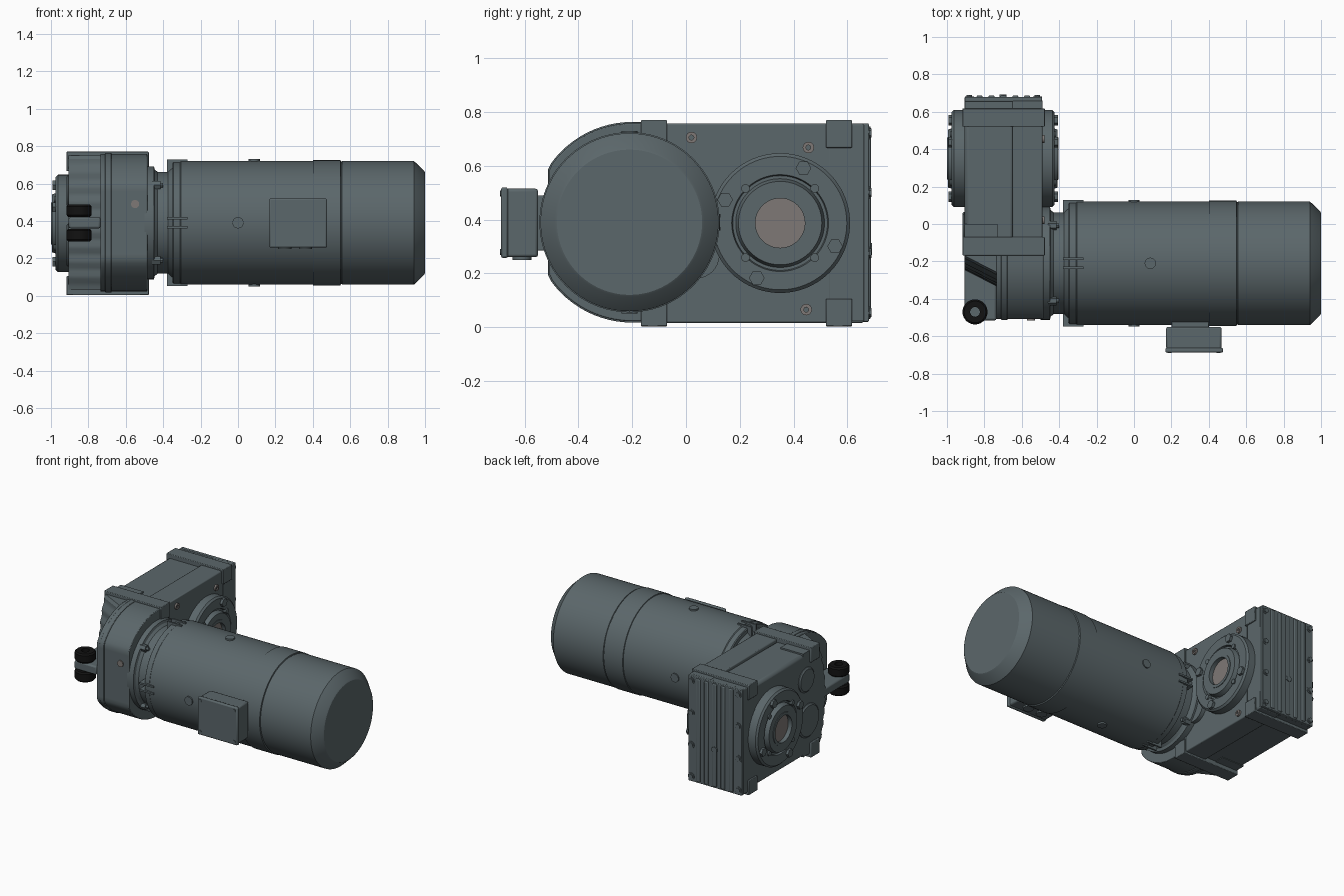
import bpy, bmesh
from math import sin, cos, pi, radians
from mathutils import Vector, Matrix

if "Cube" in bpy.data.objects:
    bpy.data.objects.remove(bpy.data.objects["Cube"])

def material(name, rgb):
    m = bpy.data.materials.new(name)
    m.diffuse_color = (*rgb, 1)
    m.use_nodes = True
    m.node_tree.nodes["Principled BSDF"].inputs["Base Color"].default_value = m.diffuse_color
    return m

PAINT = material("slate_paint", (0.105, 0.135, 0.145))
RUBBER = material("black_rubber", (0.006, 0.006, 0.006))
STEEL = material("bare_steel", (0.21, 0.19, 0.18))
MY, MZ = -0.21, 0.39          # motor axis
HY, HZ = 0.35, 0.387          # output hub axis

def finish(name, bm, mat=PAINT, bevel=0):
    bmesh.ops.recalc_face_normals(bm, faces=bm.faces)
    me = bpy.data.meshes.new(name)
    bm.to_mesh(me)
    bm.free()
    me.materials.append(mat)
    ob = bpy.data.objects.new(name, me)
    bpy.context.collection.objects.link(ob)
    bpy.ops.object.select_all(action='DESELECT')
    ob.select_set(True)
    bpy.context.view_layer.objects.active = ob
    bpy.ops.object.shade_smooth_by_angle(angle=radians(30))
    if bevel:
        b = ob.modifiers.new("edge_round", 'BEVEL')
        b.width, b.segments, b.limit_method = bevel, 2, 'ANGLE'
    return ob

def box(name, x, y, z, mat=PAINT, bevel=0.004):
    bm = bmesh.new()
    bmesh.ops.create_cube(bm, size=1)
    for v in bm.verts:
        v.co = Vector([(r[0] + r[1]) / 2 + c * (r[1] - r[0]) for r, c in zip((x, y, z), v.co)])
    return finish(name, bm, mat, bevel)

def prism(name, pts, x0, x1, bevel=0.0, shear=None):
    """Outline in (y, z), extruded along x; shear moves the far outline."""
    bm = bmesh.new()
    a = [bm.verts.new((x0, *p)) for p in pts]
    b = [bm.verts.new((x1, *(shear(p) if shear else p))) for p in pts]
    bm.faces.new(a)
    bm.faces.new(b)
    for i in range(len(pts)):
        j = (i + 1) % len(pts)
        bm.faces.new((a[i], a[j], b[j], b[i]))
    return finish(name, bm, PAINT, bevel)

def lathe(name, prof, c, axis='x', mat=PAINT, seg=64, closed=False):
    """Profile of (distance along axis, radius) turned about an axis through c."""
    bm = bmesh.new()
    rings = []
    for d, r in prof:
        ring = []
        for i in range(seg):
            u, w = r * cos(2 * pi * i / seg), r * sin(2 * pi * i / seg)
            p = {'x': (d, u, w), 'y': (w, d, u), 'z': (u, w, d)}[axis]
            ring.append(bm.verts.new(Vector(p) + Vector(c)))
        rings.append(ring)
    for k in range(len(rings) if closed else len(rings) - 1):
        a, b = rings[k], rings[(k + 1) % len(rings)]
        for i in range(seg):
            j = (i + 1) % seg
            bm.faces.new((a[i], a[j], b[j], b[i]))
    bmesh.ops.remove_doubles(bm, verts=bm.verts, dist=1e-5)
    return finish(name, bm, mat)

def disc(name, c, r, d0, d1, axis='x', mat=PAINT, seg=32):
    return lathe(name, [(d0, 0), (d0, r), (d1, r), (d1, 0)], c, axis, mat, seg)

def tube(name, c, r_in, r_out, d0, d1, axis='x', mat=PAINT, seg=48):
    return lathe(name, [(d0, r_in), (d0, r_out), (d1, r_out), (d1, r_in)], c, axis, mat, seg, True)

# Motor barrel with sleeve, seam groove and chamfered fan cover
lathe("motor_body", [(-0.35, 0), (-0.35, 0.318), (-0.345, 0.325), (-0.31, 0.325), (-0.305, 0.33),
      (0.40, 0.33), (0.402, 0.335), (0.548, 0.335), (0.55, 0.327), (0.554, 0.327), (0.556, 0.331),
      (0.94, 0.331), (0.995, 0.278), (1.0, 0.27), (1.0, 0)], (0, MY, MZ), seg=96)
# Neck and adapter flange
lathe("motor_neck", [(-0.50, 0), (-0.50, 0.302), (-0.45, 0.302), (-0.445, 0.285), (-0.43, 0.272),
      (-0.375, 0.272), (-0.355, 0.29), (-0.34, 0.30), (-0.34, 0)], (0, MY, MZ), seg=80)

# Fin pairs and bolts around the neck
for k in range(4):
    rot = Matrix.Translation((0, MY, MZ)) @ Matrix.Rotation(k * pi / 2, 4, 'X')
    for s in (-1, 1):
        fin = box("neck_fin", (-0.38, -0.27), (s * 0.024 - 0.006, s * 0.024 + 0.006), (0.25, 0.338), bevel=0)
        fin.matrix_world = rot
    t = k * pi / 2 + pi / 4
    c = (0, MY + 0.285 * cos(t), MZ + 0.285 * sin(t))
    disc("flange_bolt", c, 0.024, -0.46, -0.415, seg=6)
    disc("flange_bolt_tip", c, 0.012, -0.42, -0.40, seg=12)

# Round bosses on the motor
for z0, z1 in ((0.70, 0.73), (0.05, 0.08)):
    disc("motor_boss", (0.087, MY, 0), 0.03, z0, z1, 'z')
disc("motor_boss_front", (0, 0, MZ), 0.03, -0.548, -0.52, 'y')
disc("motor_boss_back", (0, 0, MZ), 0.03, 0.10, 0.127, 'y')

# Terminal box
box("terminal_box_neck", (0.20, 0.40), (-0.57, -0.50), (0.285, 0.49))
box("terminal_box", (0.172, 0.468), (-0.67, -0.55), (0.26, 0.515), bevel=0.01)
box("terminal_box_lid", (0.168, 0.476), (-0.688, -0.662), (0.257, 0.52), bevel=0.008)
for x in (0.19, 0.452):
    for z in (0.28, 0.497):
        disc("lid_screw", (x, 0, z), 0.011, -0.691, -0.68, 'y', seg=12)
for x in (0.25, 0.36):
    disc("cable_plug", (x, -0.61, 0), 0.035, 0.25, 0.27, 'z', seg=24)

# Rounded gear case half, with joint ridges
def d_outline(r, cut, y_end):
    arc = [(max(cut, -0.2 + r * cos(t)), MZ + r * sin(t))
           for t in [pi / 2 + pi * i / 40 for i in range(41)]]
    return arc + [(y_end, MZ - r), (y_end, MZ + r)]

prism("round_case", d_outline(0.368, -0.508, -0.07), -0.735, -0.485, 0.004)
prism("case_joint_ridge", d_outline(0.373, -0.514, -0.08), -0.71, -0.676, 0.003)
disc("case_front_plug", (-0.55, 0, 0.49), 0.022, -0.516, -0.50, 'y', STEEL)

# Corrugated slanted case back, bulging outwards at mid height
N = 36
wave = []
for i in range(N + 1):
    f = i / N
    y = -0.17 - 0.075 * sin(pi * f) ** 0.7 if 0 < i < N else -0.17
    wave.append((y + (0.009 if (i // 2) % 2 else 0), 0.75 - 0.72 * f))
prism("ribbed_case_back", wave + [(0.0, 0.03), (0.0, 0.75)], -0.905, -0.73,
      shear=lambda p: (p[0] - 0.09, p[1]) if p[0] < -0.05 else p)

# Torque arm lug with rubber buffers
box("torque_lug", (-0.905, -0.735), (-0.515, -0.15), (0.36, 0.42), bevel=0.01)
for z0, z1 in ((0.29, 0.358), (0.422, 0.488)):
    lathe("rubber_buffer", [(z0, 0.026), (z0, 0.058), (z0 + 0.01, 0.067), (z1 - 0.01, 0.067),
          (z1, 0.058), (z1, 0.026)], (-0.85, -0.47, 0), 'z', RUBBER, 40, True)

# Main gear housing: full-height side, lower stepped side and end frame
box("gear_housing", (-0.65, -0.49), (-0.10, 0.66), (0.016, 0.758), bevel=0.006)
box("gear_housing_step", (-0.905, -0.64), (-0.10, 0.66), (0.034, 0.74), bevel=0.02)
box("housing_end_frame", (-0.907, -0.488), (0.53, 0.662), (0.022, 0.754))
for y0, y1 in ((-0.168, -0.07), (0.52, 0.618)):
    for z0, z1 in ((0.003, 0.105), (0.667, 0.77)):
        box("mounting_pad", (-0.917, -0.477), (y0, y1), (z0, z1))
disc("bearing_boss", (0, 0.035, 0.27), 0.09, -0.50, -0.462)
for y, z, r in ((-0.03, 0.56, 0.085), (-0.05, 0.27, 0.115)):
    lathe("rear_bearing_boss", [(-0.88, 0), (-0.88, r), (-0.91, r), (-0.918, r - 0.01),
          (-0.918, 0)], (0, y, z), seg=40)

# Ribbed end cover with bolts
box("end_cover", (-0.905, -0.492), (0.655, 0.68), (0.02, 0.757))
for i in range(5):
    x = -0.825 + i * 0.0635
    box("cover_rib", (x - 0.016, x + 0.016), (0.67, 0.687), (0.03, 0.747), bevel=0.006)
spots = [(x, z) for x in (-0.88, -0.517) for z in (0.055, 0.275, 0.50, 0.722)]
for x, z in spots:
    disc("cover_bolt_seat", (x, 0, z), 0.024, 0.66, 0.683, 'y', seg=20)
    disc("cover_bolt", (x, 0, z), 0.017, 0.68, 0.69, 'y', seg=6)
disc("level_plug", (-0.70, 0, 0.29), 0.022, 0.67, 0.692, 'y', seg=6)

# Output hubs on both faces, s is the outward direction along x
for face, rim, tip, s in ((-0.50, -0.425, -0.408, 1), (-0.89, -0.975, -0.995, -1)):
    lathe("hub_flange", [(face, 0.10), (face, 0.26), (rim - s * 0.012, 0.26), (rim, 0.248),
          (rim, 0.18), (rim - s * 0.015, 0.176), (rim - s * 0.015, 0.165), (tip, 0.155),
          (tip, 0.10)], (0, HY, HZ), seg=80, closed=True)
    tube("shaft_ring", (0, HY, HZ), 0.092, 0.112, face, tip + s * 0.004)
    disc("hollow_shaft", (0, HY, HZ), 0.094, face, tip - s * 0.025, mat=STEEL, seg=48)
    for k in range(4):
        t = radians(67 + 90 * k)
        c = (0, HY + 0.222 * cos(t), HZ + 0.222 * sin(t))
        disc("hub_bolt", c, 0.029, rim - s * 0.01, rim + s * 0.018, seg=6)
        t = radians(45 + 90 * k)
        c = (0, HY + 0.182 * cos(t), HZ + 0.182 * sin(t))
        disc("hub_cap_screw", c, 0.016, rim - s * 0.02, rim + s * 0.009, seg=16)

# Oil plugs on the motor-side face
for y, z in ((0.02, 0.705), (0.455, 0.668), (0.447, 0.065)):
    tube("oil_plug", (0, y, z), 0.009, 0.021, -0.50, -0.478, mat=STEEL, seg=24)
    disc("oil_plug_socket", (0, y, z), 0.01, -0.50, -0.484, seg=6)
